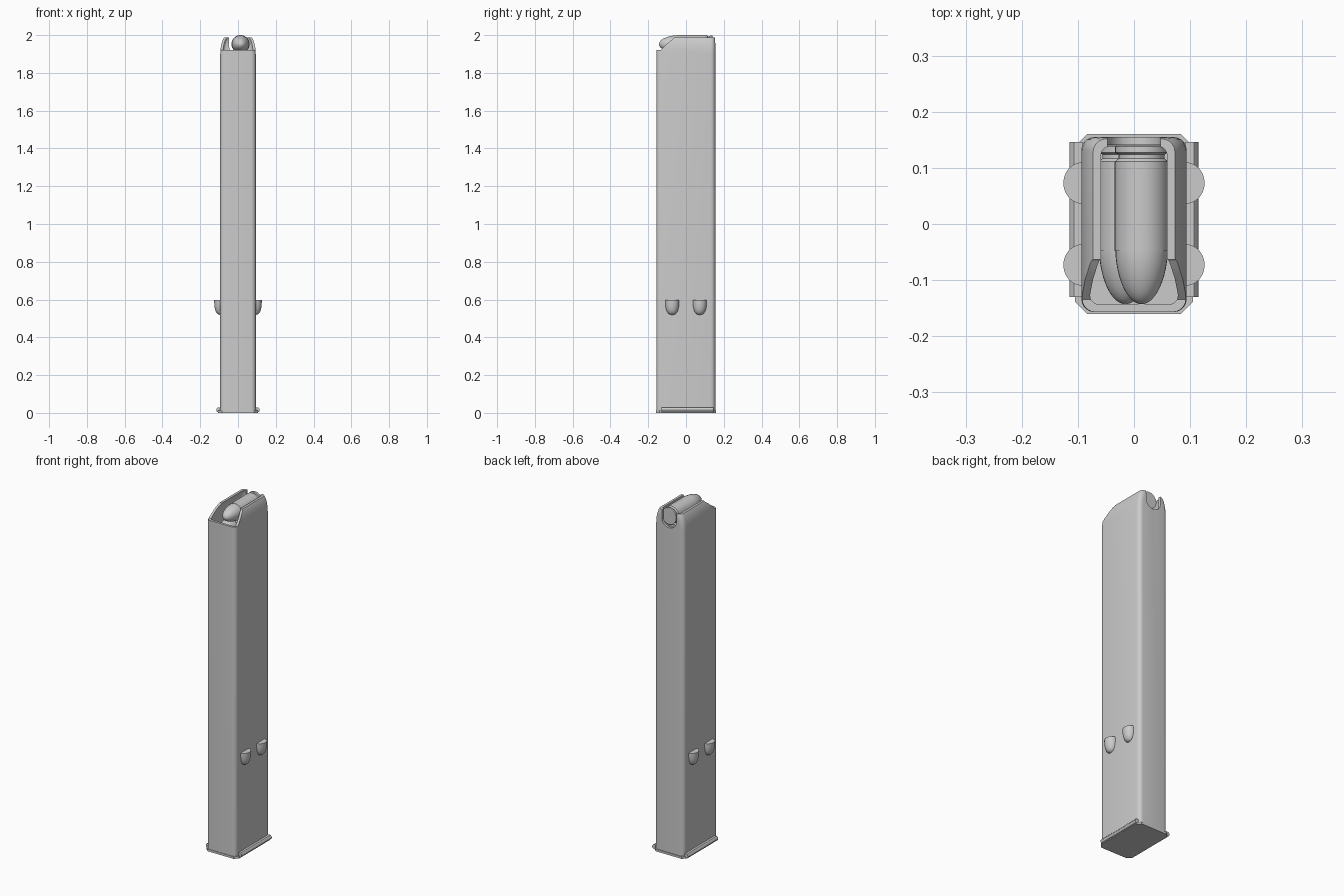
import bpy, bmesh, math
from math import sin, cos, pi

if "Cube" in bpy.data.objects:
    bpy.data.objects.remove(bpy.data.objects["Cube"])


def finish(name, bm, smooth=True):
    bmesh.ops.recalc_face_normals(bm, faces=bm.faces)
    me = bpy.data.meshes.new(name)
    bm.to_mesh(me)
    bm.free()
    ob = bpy.data.objects.new(name, me)
    bpy.context.collection.objects.link(ob)
    if smooth:
        shade(ob)
    return ob


def shade(ob):
    bpy.ops.object.select_all(action='DESELECT')
    ob.select_set(True)
    bpy.context.view_layer.objects.active = ob
    bpy.ops.object.shade_smooth_by_angle(angle=math.radians(32))


def loft(name, rings, cyclic=False, smooth=True):
    """Skin closed rings of points; cap the ends unless cyclic."""
    bm = bmesh.new()
    vr = [[bm.verts.new(p) for p in r] for r in rings]
    n = len(vr[0])
    pairs = list(zip(vr, vr[1:])) + ([(vr[-1], vr[0])] if cyclic else [])
    for a, b in pairs:
        for i in range(n):
            j = (i + 1) % n
            bm.faces.new((a[i], a[j], b[j], b[i]))
    if not cyclic:
        bm.faces.new(vr[0])
        bm.faces.new(vr[-1])
    return finish(name, bm, smooth)


def round_rect(hx, y0, y1, r, z, seg=5):
    pts = []
    for k, (cx, cy) in enumerate([(hx - r, y1 - r), (r - hx, y1 - r),
                                  (r - hx, y0 + r), (hx - r, y0 + r)]):
        for s in range(seg + 1):
            a = pi / 2 * (k + s / seg)
            pts.append((cx + r * cos(a), cy + r * sin(a), z))
    return pts


def prism(name, profile, axis, a, b, smooth=False):
    """Extrude a 2D profile along x (profile y,z) or y (profile x,z)."""
    put = (lambda u, v, t: (t, u, v)) if axis == 'x' else (lambda u, v, t: (u, t, v))
    return loft(name, [[put(u, v, t) for u, v in profile] for t in (a, b)], smooth=smooth)


def cut(ob, cutter):
    m = ob.modifiers.new("cut", 'BOOLEAN')
    m.operation, m.solver, m.object = 'DIFFERENCE', 'EXACT', cutter
    bpy.context.view_layer.objects.active = ob
    bpy.ops.object.modifier_apply(modifier=m.name)
    bpy.data.objects.remove(cutter)


# Hollow tube whose top curls inward into feed lips
T = 0.014
levels = [(0.01, .094, .155), (1.90, .094, .155), (1.93, .092, .155),
          (1.955, .087, .155), (1.975, .080, .154), (1.988, .073, .152)]
outer = [round_rect(hx, -.157, yb, .024, z) for z, hx, yb in levels]
inner = [round_rect(hx - T, -.157 + T, yb - T, .016, z) for z, hx, yb in levels]
body = loft("magazine_tube", outer + inner[::-1], cyclic=True, smooth=False)

# Sloped front opening
cut(body, prism("front_cutter", [(-.25, 1.92), (-.135, 1.92), (-.085, 1.968),
                                 (-.065, 1.983), (-.04, 2.05), (-.25, 2.05)],
                'x', -.3, .3))
# Rounded notch in the rear wall
notch = [(.047 * cos(a), 1.942 + .047 * sin(a))
         for a in [pi + pi * i / 20 for i in range(21)]]
cut(body, prism("rear_cutter", notch + [(.047, 2.05), (-.047, 2.05)], 'y', .12, .3))
shade(body)

# Base plate with clipped corners
X, Y, C = .105, .16, .021
octagon = [(X, C - Y), (X, Y - C), (X - C, Y), (C - X, Y),
           (-X, Y - C), (-X, C - Y), (C - X, -Y), (X - C, -Y)]
loft("base_plate", [[(x, y, z) for x, y in octagon] for z in (0, .012)], smooth=False)

# Side rails rolled over the base plate
for s, side in ((-1, "left"), (1, "right")):
    rail = [(.092, .004), (.108, .004), (.113, .008), (.115, .014),
            (.113, .022), (.107, .028), (.092, .028)]
    prism("base_rail_" + side, [(s * x, z) for x, z in rail], 'y', -.13, .146, True)

# Stop bumps: flat on top, rounded below
for s, side in ((-1, "left"), (1, "right")):
    for y, where in ((-.073, "front"), (.073, "rear")):
        rings = []
        for i in range(9):
            t = sin(i / 8 * pi / 2) * .995
            k = (1 - t ** 2.6) ** (1 / 2.6)
            rings.append([(s * (.092 + .034 * k * cos(a)), y + .037 * k * sin(a), .597 - .078 * t)
                          for a in [-pi / 2 + pi * j / 12 for j in range(13)]])
        loft(f"stop_bump_{side}_{where}", rings)

# Staggered cartridges: rim, groove, case and rounded bullet
case = [(.044, .140), (.047, .138), (.047, .127), (.041, .124), (.041, .117),
        (.048, .111), (.048, -.048)]
R = .0465
bullet = [(R, -.047)] + [(R * cos(a), -.050 - .093 * sin(a) ** 1.15)
                         for a in [pi / 2 * i / 12 * .985 for i in range(13)]]


def lathe_y(name, profile, x, z, n=32):
    loft(name, [[(x + r * cos(2 * pi * i / n), y, z + r * sin(2 * pi * i / n))
                 for i in range(n)] for r, y in profile])


for i, (x, z) in enumerate([(.0135, 1.952), (-.0155, 1.861)]):
    lathe_y(f"cartridge_case_{i + 1}", case, x, z)
    lathe_y(f"cartridge_bullet_{i + 1}", bullet, x, z)
